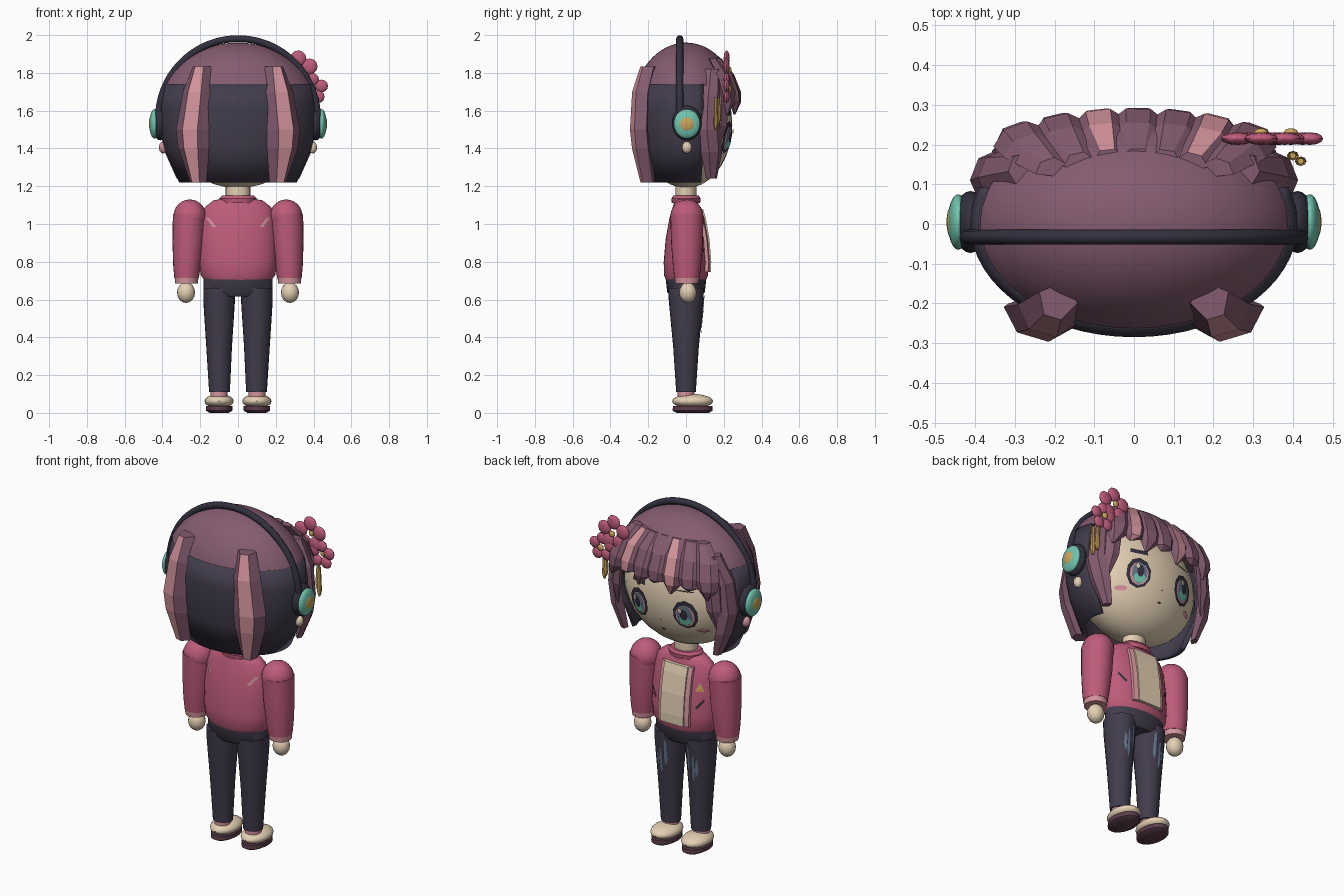
import bpy, bmesh, math
from mathutils import Vector

if "Cube" in bpy.data.objects:
    bpy.data.objects.remove(bpy.data.objects["Cube"])


def mat(name, r, g, b):
    m = bpy.data.materials.new(name)
    lin = [((c / 255 + 0.055) / 1.055) ** 2.4 for c in (r, g, b)]
    m.diffuse_color = (*lin, 1)
    m.use_nodes = True
    m.node_tree.nodes["Principled BSDF"].inputs["Base Color"].default_value = m.diffuse_color
    return m


SKIN = mat("cream skin", 228, 208, 180)
PINK = mat("rose pink", 190, 92, 122)
LIGHT = mat("light pink", 212, 148, 156)
HAIR = mat("mauve hair", 132, 92, 112)
DARK = mat("charcoal", 66, 60, 76)
NAVY = mat("dark navy", 50, 48, 62)
TEAL = mat("teal", 112, 196, 174)
GOLD = mat("gold", 205, 165, 90)
DENIM = mat("faded denim", 98, 116, 138)
PLUM = mat("plum sole", 92, 62, 76)


def build(name, verts, faces, mats, idx=None, smooth=True, recalc=True):
    me = bpy.data.meshes.new(name)
    me.from_pydata([tuple(v) for v in verts], [], faces)
    for m in mats:
        me.materials.append(m)
    if idx:
        for p, i in zip(me.polygons, idx):
            p.material_index = i
    if recalc:
        bm = bmesh.new()
        bm.from_mesh(me)
        bmesh.ops.recalc_face_normals(bm, faces=bm.faces)
        bm.to_mesh(me)
        bm.free()
    ob = bpy.data.objects.new(name, me)
    bpy.context.collection.objects.link(ob)
    if smooth:
        bpy.ops.object.select_all(action='DESELECT')
        ob.select_set(True)
        bpy.context.view_layer.objects.active = ob
        bpy.ops.object.shade_smooth_by_angle(angle=math.radians(40))
    return ob


def loft(name, rings, m, n=24):
    """Closed stack of ellipses given as (cx, cy, z, rx, ry)."""
    verts, faces = [], []
    for cx, cy, z, rx, ry in rings:
        for i in range(n):
            a = 2 * math.pi * i / n
            verts.append((cx + rx * math.cos(a), cy + ry * math.sin(a), z))
    for k in range(len(rings) - 1):
        for i in range(n):
            j = (i + 1) % n
            faces.append((k * n + i, k * n + j, k * n + n + j, k * n + n + i))
    faces += [tuple(range(n)), tuple(range(len(verts) - n, len(verts)))]
    return build(name, verts, faces, [m])


def ball(name, c, r, m, n=24, z_low=-1.0):
    """Ellipsoid, optionally cut off at the lower height fraction z_low."""
    rings, a0 = [], math.asin(z_low)
    for k in range(n // 2 + 1):
        a = a0 + (math.pi / 2 - a0) * k / (n // 2)
        f = max(math.cos(a), 0.004)
        rings.append((c[0], c[1], c[2] + r[2] * math.sin(a), r[0] * f, r[1] * f))
    return loft(name, rings, m, n)


def plate(name, pts, surf, off, m, side=1):
    """Thin patch of (x, z) points laid over a surface y = surf(x, z)."""
    cx, cz = (sum(p[i] for p in pts) / len(pts) for i in (0, 1))
    v = [(x, surf(x, z) + off * side, z) for x, z in [(cx, cz)] + pts]
    n = len(pts)
    f = [(0, 1 + i, 1 + (i + 1) % n) for i in range(n)]
    area = sum(pts[i][0] * pts[(i + 1) % n][1] - pts[(i + 1) % n][0] * pts[i][1] for i in range(n))
    if area * side > 0:
        f = [t[::-1] for t in f]
    return build(name, v, f, [m], smooth=False, recalc=False)


def oval(cx, cz, rx, rz, n=10):
    return [(cx + rx * math.cos(2 * math.pi * (i + .5) / n),
             cz + rz * math.sin(2 * math.pi * (i + .5) / n)) for i in range(n)]


def lock(name, rows, out, depth, streak=False):
    """Faceted hair lock: rows of (x, y, z, half width), facing direction out."""
    o = Vector((out[0], out[1], 0)).normalized()
    t = Vector((-o.y, o.x, 0))
    sec = [(-1, 0), (-.45, 1), (.45, 1), (1, 0), (0, -.8)]
    verts, faces, idx = [], [], []
    for x, y, z, w in rows:
        d = depth * min(1, w / .05)
        verts += [Vector((x, y, z)) + t * (a * w) + o * (b * d) for a, b in sec]
    for k in range(len(rows) - 1):
        for i in range(5):
            j = (i + 1) % 5
            faces.append((k * 5 + i, k * 5 + j, k * 5 + 5 + j, k * 5 + 5 + i))
            idx.append(1 if streak and i == 1 else 0)
    faces += [tuple(range(5)), tuple(range(len(verts) - 5, len(verts)))]
    return build(name, verts, faces, [HAIR, LIGHT], idx + [0, 0], smooth=False)


# Head, neck
HC, HR = (0, 0, 1.525), (.365, .245, .335)
ball("head", HC, HR, SKIN, 36)
loft("neck", [(0, 0, 1.08, .065, .055), (0, 0, 1.25, .065, .055)], SKIN)


def face(x, z):
    q = 1 - (x / HR[0]) ** 2 - ((z - HC[2]) / HR[2]) ** 2
    return HR[1] * math.sqrt(max(q, 0))


# Face details
for s in (-1, 1):
    ex, ez = .15 * s, 1.46
    plate("eye_outline", oval(ex, ez, .068, .086), face, .006, NAVY)
    plate("eye_white", oval(ex, ez - .006, .052, .066), face, .009, LIGHT)
    plate("iris", oval(ex, ez - .004, .043, .062), face, .012, DENIM)
    plate("iris_glow", oval(ex, ez - .034, .034, .028), face, .015, TEAL)
    plate("pupil", oval(ex, ez + .004, .02, .034), face, .018, NAVY)
    plate("eye_glint", oval(ex + .02, ez + .03, .012, .016, 6), face, .021, SKIN)
    plate("brow", [(ex - .05, 1.585 - .01 * s), (ex + .05, 1.585 + .01 * -s),
                   (ex + .045, 1.6), (ex - .045, 1.6)], face, .006, NAVY)
    plate("blush", oval(.225 * s, 1.365, .03, .014), face, .006, LIGHT)
plate("nose", oval(0, 1.40, .007, .007, 3), face, .007, LIGHT)
plate("mouth", oval(0, 1.335, .014, .006, 6), face, .006, PLUM)

# Hair cap and dark back bob
ball("hair_cap", (0, 0, 1.60), (.42, .285, .36), HAIR, 40, z_low=.375)
prof = [(1.74, .392, .268), (1.62, .412, .285), (1.5, .412, .283), (1.4, .39, .272), (1.22, .312, .235)]
N = 36
bv, bf = [], []
for z, rx, ry in prof:
    for i in range(N + 1):
        a = math.radians(-200 + 220 * i / N)
        bv.append((rx * math.cos(a), ry * math.sin(a), z))
for k in range(len(prof) - 1):
    for i in range(N):
        p = k * (N + 1) + i
        bf.append((p, p + N + 1, p + N + 2, p + 1))
bob = build("back_bob", bv, bf, [DARK], recalc=False)
sol = bob.modifiers.new("thickness", 'SOLIDIFY')
sol.thickness, sol.offset = .025, -1

# Back and side locks
for s in (-1, 1):
    lock("back_lock", [(.19 * s, -.185, 1.835, .05), (.215 * s, -.225, 1.7, .08), (.24 * s, -.235, 1.5, .092),
                       (.235 * s, -.225, 1.4, .085), (.21 * s, -.19, 1.22, .045)], (.3 * s, -1), .052, True)
    lock("side_lock", [(.28 * s, .14, 1.82, .045), (.35 * s, .13, 1.68, .06), (.37 * s, .125, 1.5, .065),
                       (.345 * s, .135, 1.38, .06), (.30 * s, .135, 1.24, .03)], (.9 * s, .35), .035)
    lock("temple_lock", [(.25 * s, .17, 1.8, .05), (.31 * s, .185, 1.66, .055),
                         (.32 * s, .18, 1.52, .05), (.33 * s, .16, 1.38, .008)], (.7 * s, .7), .03)

# Bangs
for i, x in enumerate((-.28, -.185, -.085, .01, .105, .195, .285)):
    f = math.sqrt(1 - (x / .52) ** 2)
    tip = (1.58, 1.62)[i % 2]
    lock("bang", [(x * .75, .165 * f, 1.875, .04), (x * .95, .225 * f, 1.79, .065), (x * 1.03, .26 * f, 1.7, .07),
                  (x * 1.06, .262 * f, 1.645, .055), (x * 1.1 + .015, .26 * f, tip, .008)],
         (x * 1.3, 1), .03, i in (2, 5))

# Headphones
cu = bpy.data.curves.new("headband", 'CURVE')
cu.dimensions, cu.bevel_depth, cu.bevel_resolution, cu.use_fill_caps = '3D', .019, 3, True
sp = cu.splines.new('POLY')
sp.points.add(40)
for i, p in enumerate(sp.points):
    a = math.radians(4 + 172 * i / 40)
    p.co = (.421 * math.cos(a), -.033, 1.56 + .421 * math.sin(a), 1)
cu.materials.append(NAVY)
band = bpy.data.objects.new("headband", cu)
bpy.context.collection.objects.link(band)
for s in (-1, 1):
    ball("ear_pad", (.412 * s, .005, 1.535), (.042, .078, .092), NAVY)
    ball("ear_cup", (.443 * s, .005, 1.53), (.026, .07, .078), TEAL)
    ball("ear_cap", (.46 * s, .005, 1.53), (.012, .04, .04), GOLD)
    ball("earring", (.395 * s, .005, 1.405), (.024, .026, .032), LIGHT if s < 0 else SKIN, 12)

# Flower hairpin with dangling charms
for cx, cz, r in ((.32, 1.815, .062), (.395, 1.715, .05)):
    for k in range(5):
        a = math.radians(90 + 72 * k)
        ball("petal", (cx + r * math.cos(a), .215, cz + r * math.sin(a)), (r * .68, .016, r * .68), PINK, 12)
    ball("flower_heart", (cx, .23, cz), (.019, .012, .019), GOLD, 10)
for x, y, z in ((.40, .172, 1.53), (.42, .158, 1.50)):
    loft("charm", [(x, y, z, .006, .006), (x, y, z + .03, .015, .012), (x, y, 1.67, .008, .008)], GOLD, 8)

# Jacket
TORSO = [(.70, .175, .105), (.73, .198, .117), (.80, .205, .118), (.92, .203, .108),
         (1.03, .192, .088), (1.09, .175, .07), (1.125, .13, .06), (1.135, .075, .058)]
loft("jacket", [(0, 0, z, rx, ry) for z, rx, ry in TORSO], PINK, 32)
loft("collar", [(0, 0, 1.11, .095, .075), (0, 0, 1.135, .1, .078), (0, 0, 1.15, .085, .068)], PINK)


def chest(x, z):
    for (z0, a0, b0), (z1, a1, b1) in zip(TORSO, TORSO[1:]):
        if z0 <= z <= z1:
            f = (z - z0) / (z1 - z0)
            rx, ry = a0 + (a1 - a0) * f, b0 + (b1 - b0) * f
            return ry * math.sqrt(max(1 - (x / rx) ** 2, 0))
    return .1


def back(x, z):
    return -chest(x, z)


# Shirt panel with open jacket edges
def slab(name, x0, x1, off, m):
    v, f = [], []
    zs = (.745, .80, .92, 1.03, 1.08)
    for z in zs:
        y0, y1 = chest(x0, z), chest(x1, z)
        v += [(x0, y0 - .03, z), (x1, y1 - .03, z), (x1, y1 + off, z), (x0, y0 + off, z)]
    for k in range(len(zs) - 1):
        for i in range(4):
            j = (i + 1) % 4
            f.append((k * 4 + i, k * 4 + j, k * 4 + 4 + j, k * 4 + 4 + i))
    e = len(v)
    build(name, v, f + [(0, 1, 2, 3), (e - 4, e - 3, e - 2, e - 1)], [m], smooth=False)


slab("shirt_panel", -.075, .075, .024, SKIN)
for s in (-1, 1):
    slab("jacket_edge", *sorted((.075 * s, .1 * s)), .016, LIGHT)
    plate("back_stripe", [(.115 * s, .985), (.135 * s, .985), (.17 * s, 1.03), (.155 * s, 1.035)], back, .006, LIGHT, -1)
    plate("front_slash", [(.125 * s, .86), (.135 * s, .85), (.17 * s, .90), (.165 * s, .91)], chest, .006, NAVY)
plate("gold_badge", [(-.165, .95), (-.12, .95), (-.143, 1.0)], chest, .007, GOLD)

# Arms, legs and feet
loft("hips", [(0, 0, .615, .15, .08), (0, 0, .64, .182, .1), (0, 0, .715, .182, .108)], DARK, 32)
for s in (-1, 1):
    ball("shoulder", (.255 * s, .005, 1.04), (.087, .088, .09), PINK)
    loft("sleeve", [(.258 * s, .005, 1.05, .087, .088), (.264 * s, .005, .9, .083, .084),
                    (.27 * s, .005, .78, .073, .075), (.272 * s, .005, .715, .065, .067)], PINK)
    loft("cuff", [(.272 * s, .005, .725, .064, .066), (.273 * s, .005, .685, .06, .062)], LIGHT)
    ball("hand", (.275 * s, .01, .637), (.048, .046, .055), SKIN, 16)
    loft("leg", [(.098 * s, 0, .11, .055, .052), (.1 * s, 0, .35, .068, .068),
                 (.1 * s, 0, .58, .083, .09), (.1 * s, 0, .66, .083, .096)], DARK)
    loft("sock", [(.1 * s, 0, .06, .045, .045), (.1 * s, 0, .125, .045, .045)], LIGHT, 16)
    ball("shoe", (.1 * s, .035, .062), (.077, .108, .038), SKIN)
    loft("sole", [(.1 * s, .035, 0, .05, .085), (.1 * s, .035, .012, .07, .106), (.1 * s, .035, .036, .07, .104)], PLUM)

    def thigh(x, z, s=s):
        f = (z - .35) / .23
        q = 1 - ((x - .1 * s) / (.068 + .015 * f)) ** 2
        return (.068 + .022 * f) * math.sqrt(max(q, 0))

    for x, z0, z1 in ((.075, .46, .63), (.105, .40, .58), (.125, .44, .55)):
        plate("worn_patch", [((x - .01) * s, z0 + .03), (x * s, z0), ((x + .01) * s, z0 + .04),
                             ((x + .008) * s, z1), ((x - .008) * s, z1 - .03)], thigh, .006, DENIM)
